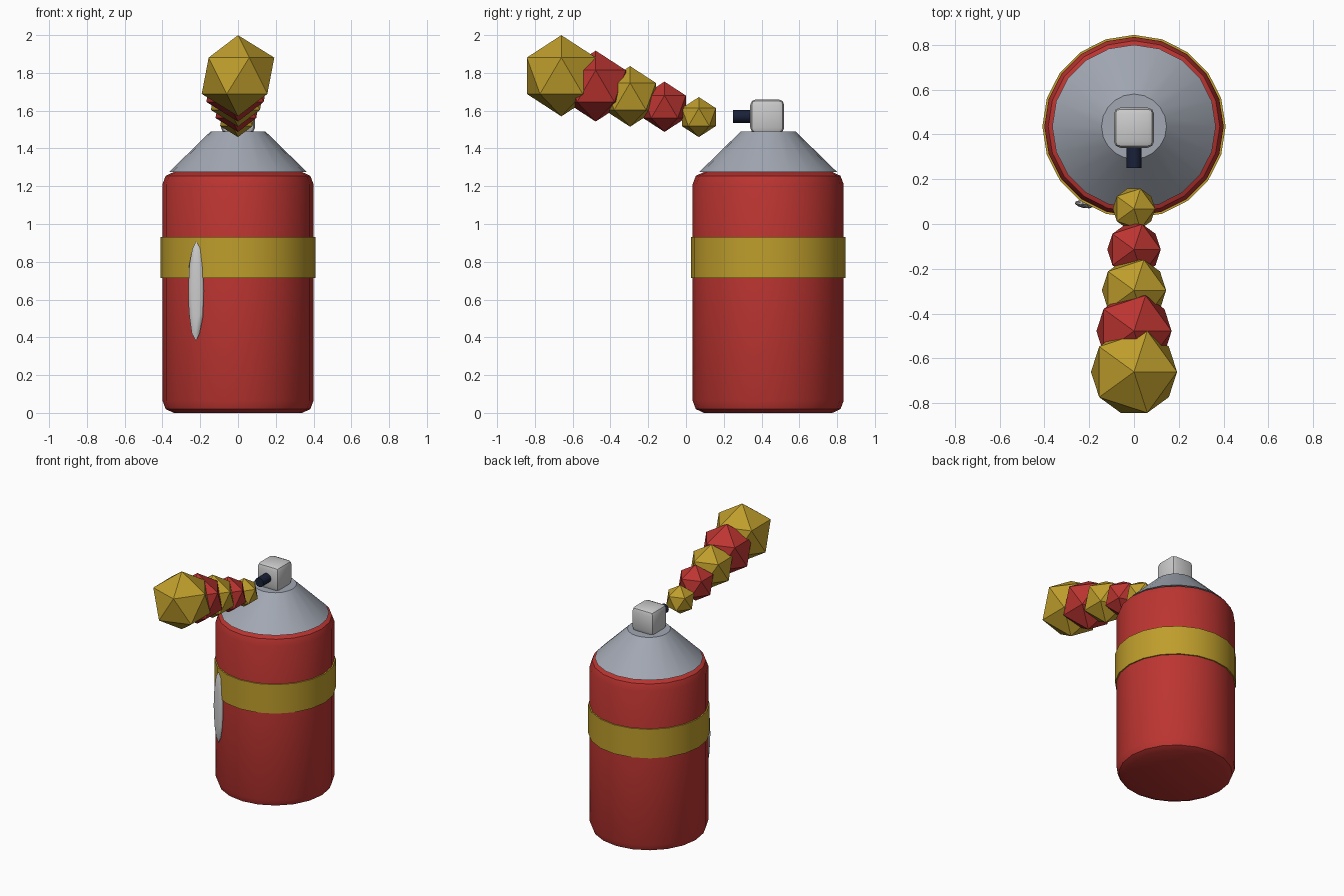
import bpy, bmesh, math
from mathutils import Matrix

if "Cube" in bpy.data.objects:
    bpy.data.objects.remove(bpy.data.objects["Cube"])

CY = 0.435   # axis of the can
SIDES = 20


def material(name, rgb):
    m = bpy.data.materials.new(name)
    m.diffuse_color = (*rgb, 1)
    m.use_nodes = True
    m.node_tree.nodes["Principled BSDF"].inputs["Base Color"].default_value = m.diffuse_color
    return m


RED = material("red", (0.50, 0.035, 0.03))
YELLOW = material("yellow", (0.52, 0.34, 0.025))
STEEL = material("steel", (0.36, 0.39, 0.45))
NAVY = material("navy", (0.01, 0.015, 0.04))


def finish(name, bm, mat=None, smooth=None):
    bmesh.ops.recalc_face_normals(bm, faces=bm.faces[:])
    me = bpy.data.meshes.new(name)
    bm.to_mesh(me)
    bm.free()
    ob = bpy.data.objects.new(name, me)
    bpy.context.collection.objects.link(ob)
    if mat:
        me.materials.append(mat)
    if smooth:
        bpy.ops.object.select_all(action='DESELECT')
        ob.select_set(True)
        bpy.context.view_layer.objects.active = ob
        bpy.ops.object.shade_smooth_by_angle(angle=math.radians(smooth))
    return ob


def lathe(name, profile, mat):
    """Capped turned solid around the can axis from (radius, z) points."""
    bm = bmesh.new()
    rings = []
    for r, z in profile:
        rings.append([bm.verts.new((r * math.cos(a), CY + r * math.sin(a), z))
                      for a in (2 * math.pi * i / SIDES for i in range(SIDES))])
    for lo, hi in zip(rings, rings[1:]):
        for i in range(SIDES):
            j = (i + 1) % SIDES
            bm.faces.new((lo[i], lo[j], hi[j], hi[i]))
    bm.faces.new(rings[0])
    bm.faces.new(rings[-1])
    return finish(name, bm, mat, 30)


# can body with rounded rims, band and shoulder
lathe("can_body", [(0.34, 0), (0.383, 0.02), (0.40, 0.065),
                   (0.40, 1.21), (0.383, 1.255), (0.34, 1.275)], RED)
lathe("can_band", [(0.409, 0.715), (0.409, 0.93)], YELLOW)
lathe("can_shoulder", [(0.365, 1.275), (0.145, 1.49)], STEEL)

# rounded push button
bm = bmesh.new()
bmesh.ops.create_cube(bm, size=0.18, matrix=Matrix.Translation((0, CY - 0.005, 1.57)))
bmesh.ops.bevel(bm, geom=bm.edges[:], offset=0.03, segments=2, profile=0.5, affect='EDGES')
finish("spray_button", bm, None, 40)

# nozzle pointing forward
bm = bmesh.new()
bmesh.ops.create_cone(bm, cap_ends=True, segments=12, radius1=0.034, radius2=0.034, depth=0.13,
                      matrix=Matrix.Translation((0, 0.315, 1.57)) @ Matrix.Rotation(math.pi / 2, 4, 'X'))
finish("spray_nozzle", bm, NAVY, 40)

# growing, rising faceted puffs of spray
for i in range(5):
    bm = bmesh.new()
    bmesh.ops.create_icosphere(bm, subdivisions=1, radius=0.106 + 0.0272 * i,
                               matrix=Matrix.Translation((0, 0.068 - 0.182 * i, 1.566 + 0.0547 * i)))
    finish(f"spray_puff_{i + 1}", bm, RED if i % 2 else YELLOW)

# long thin highlight on the can front
bm = bmesh.new()
bmesh.ops.create_icosphere(bm, subdivisions=2, radius=1,
                           matrix=Matrix.Translation((-0.222, 0.088, 0.645))
                           @ Matrix.Rotation(math.radians(-10), 4, 'Z')
                           @ Matrix.Diagonal((0.043, 0.017, 0.265, 1)))
finish("can_highlight", bm, None, 60)
